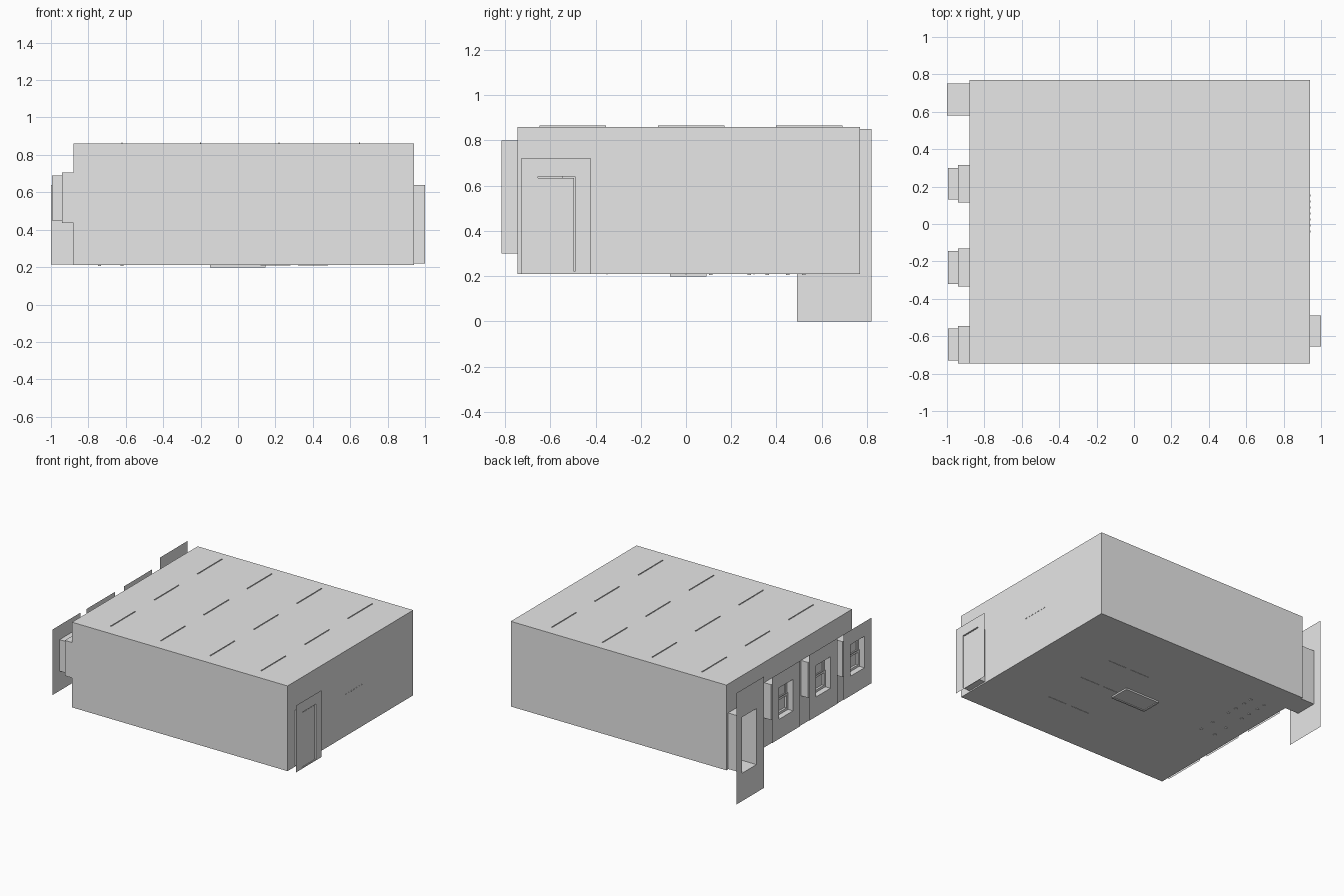
import bpy
import bmesh
from mathutils import Vector

if "Cube" in bpy.data.objects:
    bpy.data.objects.remove(bpy.data.objects["Cube"], do_unlink=True)

GREY = (0.8, 0.8, 0.8, 1)
mat = bpy.data.materials.new("plain_grey")
mat.use_nodes = True
mat.diffuse_color = GREY
mat.node_tree.nodes["Principled BSDF"].inputs["Base Color"].default_value = GREY


def finish(bm, name):
    bmesh.ops.remove_doubles(bm, verts=bm.verts, dist=0.0001)
    mesh = bpy.data.meshes.new(name)
    bm.to_mesh(mesh)
    bm.free()
    mesh.materials.append(mat)
    obj = bpy.data.objects.new(name, mesh)
    bpy.context.collection.objects.link(obj)
    return obj


def panel(bm, x, ys, zs, holes=(), facing=1):
    """Flat wall across x with rectangular holes (ys, zs)."""
    ycuts = sorted(set(ys).union(*[h[0] for h in holes]))
    zcuts = sorted(set(zs).union(*[h[1] for h in holes]))
    for a, b in zip(ycuts, ycuts[1:]):
        for c, d in zip(zcuts, zcuts[1:]):
            my, mz = (a + b) / 2, (c + d) / 2
            if any(h[0][0] < my < h[0][1] and h[1][0] < mz < h[1][1] for h in holes):
                continue
            ring = [(x, a, c), (x, b, c), (x, b, d), (x, a, d)]
            bm.faces.new([bm.verts.new(p) for p in ring[::facing]])


def sleeve(bm, xs, ys, zs):
    """Open tube of four faces running along x."""
    ring = [(ys[0], zs[0]), (ys[1], zs[0]), (ys[1], zs[1]), (ys[0], zs[1])]
    for i, p in enumerate(ring):
        q = ring[(i + 1) % 4]
        quad = [(xs[0], *p), (xs[0], *q), (xs[1], *q), (xs[1], *p)]
        bm.faces.new([bm.verts.new(v) for v in quad[::-1]])


def block(name, xs, ys, zs):
    bm = bmesh.new()
    bmesh.ops.create_cube(bm, size=1)
    lo, hi = Vector((xs[0], ys[0], zs[0])), Vector((xs[1], ys[1], zs[1]))
    for v in bm.verts:
        v.co = (lo + hi) / 2 + v.co * (hi - lo)
    return finish(bm, name)


def grow(r, d):
    return (r[0] - d, r[1] + d)


# Main proportions
X, Y, Z = (-0.88, 0.94), (-0.745, 0.77), (0.21, 0.86)
WINDOWS = [(-0.73, -0.56), (-0.32, -0.145), (0.13, 0.30)]
WIN_Z = (0.45, 0.69)
SIDE_DOOR = ((0.58, 0.75), (0.213, 0.64))
MAIN_DOOR = ((-0.655, -0.49), (0.22, 0.64))

# Room shell with openings in both end walls
bm = bmesh.new()
sleeve(bm, X, Y, Z)
win_holes = [(grow(w, 0.015), grow(WIN_Z, 0.015)) for w in WINDOWS]
panel(bm, X[0], Y, Z, win_holes + [SIDE_DOOR], -1)
panel(bm, X[1], Y, Z, [MAIN_DOOR])
finish(bm, "room_shell")

# Windows: stepped recess, outer surround, sashes and pane
for i, w in enumerate(WINDOWS):
    wide, tall = grow(w, 0.015), grow(WIN_Z, 0.015)
    bm = bmesh.new()
    sleeve(bm, (-0.94, X[0]), wide, tall)
    panel(bm, -0.94, wide, tall, [(w, WIN_Z)], -1)
    sleeve(bm, (-0.995, -0.94), w, WIN_Z)
    finish(bm, f"window_recess_{i + 1}")

    bm = bmesh.new()
    panel(bm, -0.995, grow(w, 0.085), (0.30, 0.80), [(w, WIN_Z)], -1)
    finish(bm, f"window_surround_{i + 1}")

    mid = sum(WIN_Z) / 2
    for part, zs, x in (("lower", (WIN_Z[0], mid + 0.01), -0.952),
                        ("upper", (mid - 0.01, WIN_Z[1]), -0.944)):
        bm = bmesh.new()
        hole = (grow(w, -0.018), grow(zs, -0.018))
        panel(bm, x, w, zs, [hole], -1)
        sleeve(bm, (x, -0.936), *hole)
        finish(bm, f"{part}_sash_{i + 1}")
    bm = bmesh.new()
    panel(bm, -0.936, w, WIN_Z, (), -1)
    finish(bm, f"window_pane_{i + 1}")

# Open side doorway with a tall outer surround
bm = bmesh.new()
sleeve(bm, (-1, X[0]), *SIDE_DOOR)
panel(bm, -1, (0.49, 0.82), (0, 0.85), [SIDE_DOOR], -1)
finish(bm, "side_doorway")

# Main doorway with a door leaf set just behind the surround
bm = bmesh.new()
sleeve(bm, (X[1], 1), *MAIN_DOOR)
panel(bm, 1, (-0.73, -0.42), (0.21, 0.72), [MAIN_DOOR])
finish(bm, "main_doorway")
block("door_leaf", (0.975, 0.995), (-0.655, -0.496), (0.22, 0.634))

# Ceiling light fins showing through the roof
for x in (-0.62, -0.2, 0.22, 0.65):
    for y in (-0.5, 0.023, 0.545):
        block("ceiling_light", (x - 0.003, x + 0.003), grow((y, y), 0.147), (0.84, 0.865))

# Raised frame and plate under the floor
PX, PY = (-0.145, 0.14), (-0.065, 0.085)
block("floor_plate", PX, PY, (0.203, 0.212))
for y in PY:
    block("plate_rim", PX, grow((y, y), 0.006), (0.198, 0.212))
for x in PX:
    block("plate_rim", grow((x, x), 0.006), PY, (0.198, 0.212))

# Furniture feet poking through the floor
for y in (-0.01, 0.11, 0.28, 0.36, 0.45, 0.52):
    for x in (-0.62, -0.74):
        block("furniture_foot", grow((x, x), 0.008), grow((y, y), 0.008), (0.205, 0.212))

# Thin floor seams
for x in (0.2, 0.4):
    for y in (-0.35, 0.0, 0.3):
        block("floor_seam", grow((x, x), 0.08), grow((y, y), 0.002), (0.208, 0.212))

# Row of small pegs through the end wall
for i in range(7):
    y = -0.04 + i * 0.032
    block("wall_peg", (0.935, 0.943), grow((y, y), 0.005), (0.527, 0.532))
